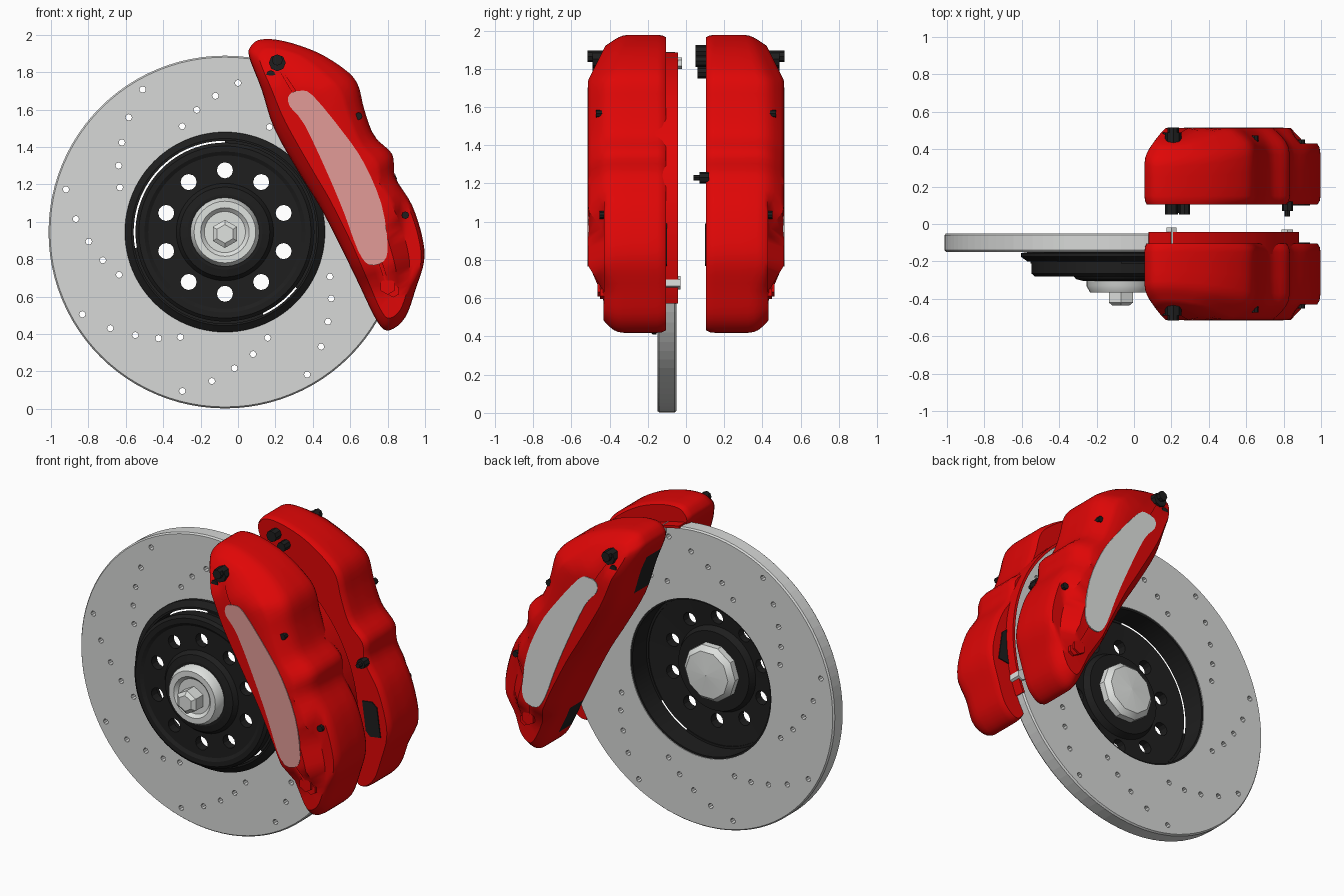
import bpy, bmesh, math
from mathutils import Vector, Matrix

if "Cube" in bpy.data.objects:
    bpy.data.objects.remove(bpy.data.objects["Cube"])

CX, CZ = -0.07, 0.945          # wheel axis


def material(name, rgb):
    m = bpy.data.materials.new(name)
    m.diffuse_color = (*rgb, 1)
    m.use_nodes = True
    m.node_tree.nodes["Principled BSDF"].inputs["Base Color"].default_value = m.diffuse_color
    return m


STEEL = material("disc_steel", (0.68, 0.69, 0.68))
BRIGHT = material("bright_steel", (0.74, 0.76, 0.74))
BLACK = material("black", (0.013, 0.013, 0.013))
RED = material("caliper_red", (0.74, 0.002, 0.002))
PINK = material("pale_pink", (0.76, 0.33, 0.31))


def finish(name, bm, *mats, angle=35):
    bmesh.ops.recalc_face_normals(bm, faces=bm.faces[:])
    me = bpy.data.meshes.new(name)
    bm.to_mesh(me)
    bm.free()
    for m in mats:
        me.materials.append(m)
    me.shade_smooth()
    me.set_sharp_from_angle(angle=math.radians(angle))
    ob = bpy.data.objects.new(name, me)
    bpy.context.collection.objects.link(ob)
    return ob


def lathe(name, profile, mat, n=96, a0=0, a1=360):
    """Spin a closed (radius, y) profile about the wheel axis."""
    bm = bmesh.new()
    full = a1 - a0 == 360
    rings = []
    for i in range(n if full else n + 1):
        a = math.radians(a0 + (a1 - a0) * i / n)
        rings.append([bm.verts.new((CX + r * math.cos(a), y, CZ + r * math.sin(a)))
                      for r, y in profile])
    k = len(profile)
    for i in range(n):
        p, q = rings[i], rings[(i + 1) % len(rings)]
        for j in range(k):
            bm.faces.new((p[j], p[(j + 1) % k], q[(j + 1) % k], q[j]))
    if not full:
        bm.faces.new(rings[0])
        bm.faces.new(rings[-1])
    return finish(name, bm, mat)


def add_rod(bm, x, z, y0, y1, r, n=12, r2=None):
    """Add a rod running along y; r2 is the radius at its -y end."""
    m = Matrix.Translation((x, (y0 + y1) / 2, z)) @ Matrix.Rotation(math.pi / 2, 4, 'X')
    bmesh.ops.create_cone(bm, cap_ends=True, segments=n, radius1=r,
                          radius2=r if r2 is None else r2, depth=abs(y1 - y0), matrix=m)


def rods(name, mat, *specs):
    bm = bmesh.new()
    for s in specs:
        add_rod(bm, *s)
    return finish(name, bm, mat)


def drill(target, name, spots, radius, n):
    bm = bmesh.new()
    for r, deg in spots:
        a = math.radians(deg)
        add_rod(bm, CX + r * math.cos(a), CZ + r * math.sin(a), -0.5, 0.2, radius, n)
    cutter = finish(name, bm, target.data.materials[0])
    cutter.hide_render = True
    cutter.hide_viewport = True
    cutter.display_type = 'WIRE'
    target.data.shade_flat()
    cutter.data.shade_flat()
    mod = target.modifiers.new("holes", 'BOOLEAN')
    mod.operation, mod.object, mod.solver = 'DIFFERENCE', cutter, 'EXACT'


# Brake disc with eight curved rows of drilled holes
disc = lathe("brake_disc", [(0.50, -0.15), (0.935, -0.15), (0.943, -0.14), (0.943, -0.06),
                            (0.935, -0.05), (0.50, -0.05)], STEEL)
row = [(0.88, 120), (0.80, 130), (0.73, 139), (0.67, 148), (0.61, 157)]
drill(disc, "disc_hole_cutter", [(r, a + 45 * i) for i in range(8) for r, a in row], 0.017, 8)

# Black mounting flange lining the disc opening
lathe("hat_flange", [(0.488, -0.055), (0.502, -0.055), (0.502, -0.152), (0.535, -0.155),
                     (0.535, -0.175), (0.50, -0.20), (0.488, -0.20)], BLACK)
# Black centre hat with ten holes
hat = lathe("centre_hat", [(0.12, -0.18), (0.25, -0.18), (0.27, -0.22), (0.478, -0.20),
                           (0.478, -0.265), (0.46, -0.28), (0.43, -0.28), (0.41, -0.268),
                           (0.26, -0.268), (0.24, -0.295), (0.20, -0.305), (0.12, -0.30)], BLACK)
drill(hat, "hat_hole_cutter", [(0.33, 90 + 36 * i) for i in range(10)], 0.043, 12)
# Webs joining hat and flange, leaving two slits open
for i, (a0, a1) in enumerate(((190, 295), (322, 450))):
    lathe(f"hat_web_{i + 1}", [(0.474, -0.195), (0.492, -0.195), (0.492, -0.21), (0.474, -0.21)],
          BLACK, 32, a0, a1)

# Hub with a hexagonal nut, and a rounded cap behind
lathe("hub", [(0.001, -0.20), (0.185, -0.20), (0.185, -0.33), (0.165, -0.365), (0.13, -0.365),
              (0.11, -0.345), (0.001, -0.345)], BRIGHT, 32)
rods("hub_nut", BRIGHT, (CX, CZ - 0.01, -0.33, -0.42, 0.075, 6),
     (CX, CZ - 0.01, -0.42, -0.437, 0.075, 6, 0.05))
lathe("hub_back_cap", [(0.001, -0.20), (0.18, -0.20), (0.18, -0.14), (0.15, -0.11),
                       (0.001, -0.10)], BRIGHT, 10)

# Red shield wrapping the disc rim
lathe("rim_shield", [(0.936, -0.16), (0.952, -0.16), (0.952, -0.042), (0.936, -0.042)],
      RED, 40, -23, 81)

# Caliper outline and spine in x, z
OUTLINE = [(.07, 1.94), (.125, 1.975), (.25, 1.965), (.425, 1.905), (.57, 1.815), (.64, 1.735),
           (.675, 1.60), (.73, 1.457), (.825, 1.36), (.84, 1.24), (.93, 1.09), (.985, .92),
           (.995, .79), (.95, .64), (.895, .49), (.81, .42), (.745, .465), (.635, .69),
           (.53, .905), (.435, 1.085), (.33, 1.255), (.195, 1.495), (.125, 1.71), (.06, 1.88)]
SPINE = [Vector(p) for p in ((.22, 1.82), (.40, 1.53), (.58, 1.20), (.72, .90), (.82, .60))]
BADGE = [(.275, 1.68), (.33, 1.70), (.40, 1.675), (.57, 1.468), (.676, 1.31), (.767, 1.094),
         (.80, .88), (.78, .79), (.70, .77), (.64, .85), (.57, 1.04), (.48, 1.255),
         (.355, 1.52), (.275, 1.62)]


def smooth_loop(pts, sub=4):
    """Closed Catmull-Rom curve through the points."""
    v, out = [Vector(p) for p in pts], []
    n = len(v)
    for i in range(n):
        a, b, c, d = v[i - 1], v[i], v[(i + 1) % n], v[(i + 2) % n]
        for j in range(sub):
            t = j / sub
            out.append(0.5 * (2 * b + (c - a) * t + (2 * a - 5 * b + 4 * c - d) * t * t
                              + (3 * b - a - 3 * c + d) * t ** 3))
    return out


def nearest(p):
    best = None
    for a, b in zip(SPINE, SPINE[1:]):
        t = max(0, min(1, (p - a).dot(b - a) / (b - a).length_squared))
        q = a + (b - a) * t
        if best is None or (p - q).length < (p - best).length:
            best = q
    return best


def loft(bm, loops):
    rings = [[bm.verts.new(p) for p in lp] for lp in loops]
    n = len(rings[0])
    for p, q in zip(rings, rings[1:]):
        for i in range(n):
            bm.faces.new((p[i], p[(i + 1) % n], q[(i + 1) % n], q[i]))
    bm.faces.new(rings[0])
    bm.faces.new(rings[-1])


def depth(y, x, z):
    """Thin the caliper towards its top, its lower tip and its outer edge."""
    cut = max(0, z - 1.74) * .5 + min(.08, max(0, .77 - z) * .6)
    d = y - cut * max(0, (y - .2) / .31)
    return min(d, max(.43, .43 + (.88 - x) * 2))


def caliper(label, s):
    edge = smooth_loop(OUTLINE)
    levels = [(.105, .93), (.125, .985), (.15, 1), (.21, 1), (.28, 1), (.37, 1), (.41, .975),
              (.44, .92), (.465, .84), (.495, .72), (.512, .64), (.512, .3), (.512, .04)]
    loops = []
    for y, k in levels:
        pts = [nearest(p).lerp(p, k) for p in edge]
        loops.append([(q.x, s * depth(y, q.x, q.y), q.y) for q in pts])
    bm = bmesh.new()
    loft(bm, loops)
    bmesh.ops.recalc_face_normals(bm, faces=bm.faces[:])
    # black pad ends on the inward side
    for f in bm.faces:
        c = f.calc_center_median()
        if len(f.verts) == 4 and f.normal.x < -.4 and abs(c.y) < .26 and (
                1.53 < c.z < 1.80 or .49 < c.z < .69):
            f.material_index = 1
    finish(label + "_caliper", bm, RED, BLACK, angle=40)

    # badge plate
    bm = bmesh.new()
    loft(bm, [[(p.x, s * y, p.y) for p in smooth_loop(BADGE, 3)] for y in (.508, .516)])
    finish(label + "_badge_plate", bm, PINK if s < 0 else BRIGHT)

    # black pad on the inner face
    rot, mid = Matrix.Rotation(math.radians(8), 2), Vector((.875, .88))
    shape = [rot @ Vector(c) + mid for c in
             ((-.05, -.077), (-.025, -.11), (.05, -.11), (.05, .077), (.02, .11), (-.05, .11))]
    bm = bmesh.new()
    loft(bm, [[(p.x, s * y, p.y) for p in shape] for y in (.107, .099)])
    finish(label + "_inner_pad", bm, BLACK)

    # bleed valve, side screws and lower red lug
    rods(label + "_bleed_valve", BLACK, (.21, 1.85, s * .40, s * .49, .045, 8),
         (.21, 1.865, s * .49, s * .515, .03, 8), (.175, 1.785, s * .42, s * .49, .025, 8))
    rods(label + "_side_screws", BLACK, (.645, 1.565, s * .38, s * .472, .02, 8),
         (.895, 1.035, s * .36, s * .452, .02, 8))
    rods(label + "_lower_lug", RED, (.80, .655, s * .40, s * .462, .045, 6),
         (.83, .63, s * .40, s * .45, .035, 6))


caliper("front", -1)
caliper("rear", 1)

# Fasteners between the halves
rods("inner_bolts", BRIGHT, (.20, 1.83, -.12, -.02, .03, 6), (.82, .68, -.12, -.03, .035, 6))
rods("rear_hose_fitting", BLACK, (.20, 1.89, .12, .05, .035, 8), (.27, 1.84, .12, .05, .03, 8),
     (.21, 1.78, .12, .06, .03, 8))
rods("rear_inner_pin", BLACK, (.82, 1.23, .12, .07, .03, 8), (.82, 1.23, .08, .04, .015, 8))
